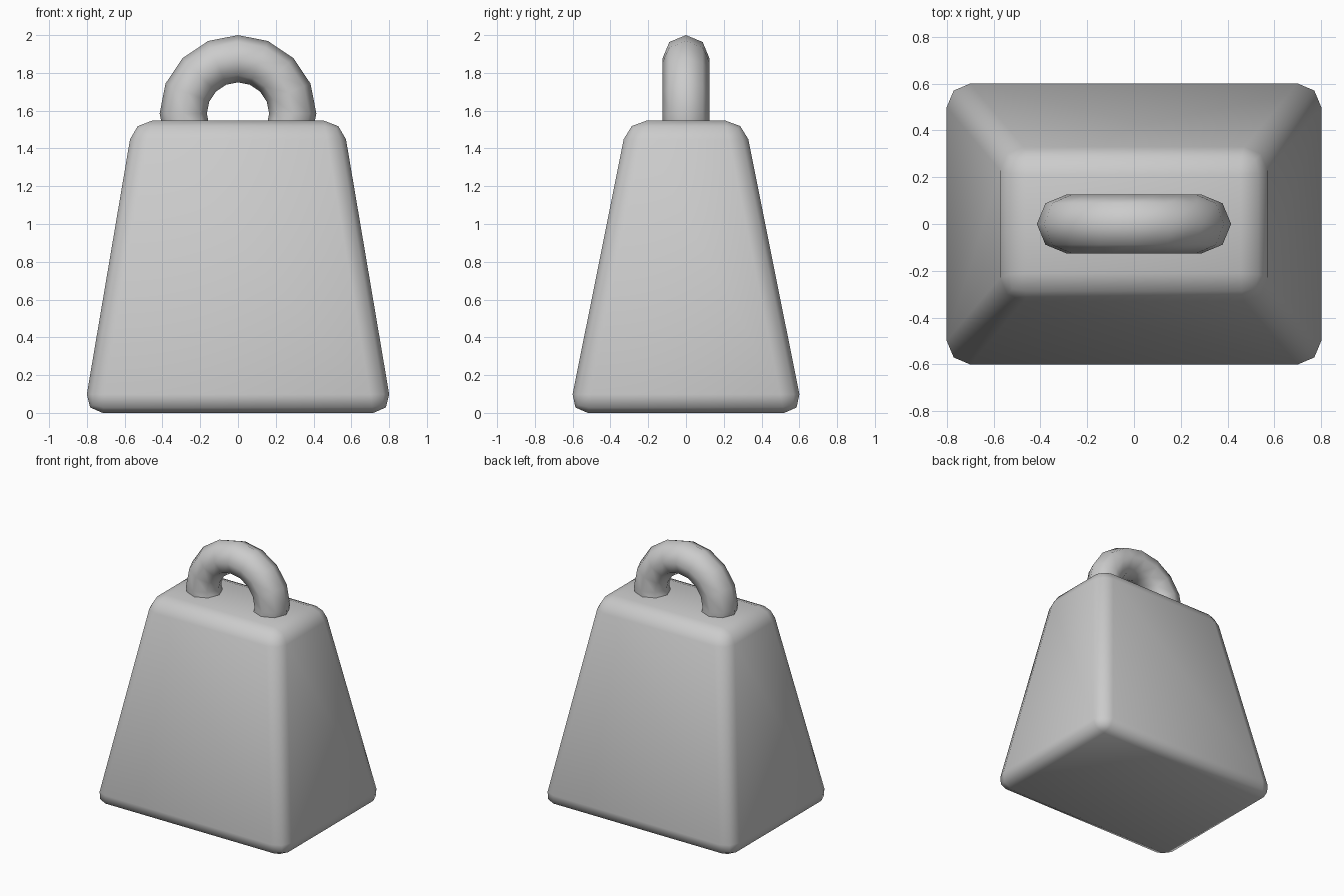
import bpy
from math import pi

if "Cube" in bpy.data.objects:
    bpy.data.objects.remove(bpy.data.objects["Cube"])

HEIGHT = 1.547
BASE = (0.817, 0.62)   # half sizes at the bottom
TOP = (0.555, 0.31)    # half sizes at the top

# Tapered weight body with rounded edges
bpy.ops.mesh.primitive_cube_add(size=2)
body = bpy.context.object
body.name = "weight_body"
for v in body.data.vertices:
    hx, hy = TOP if v.co.z > 0 else BASE
    v.co = (v.co.x * hx, v.co.y * hy, HEIGHT if v.co.z > 0 else 0)
bevel = body.modifiers.new("rounded_edges", 'BEVEL')
bevel.width = 0.1
bevel.segments = 2
bevel.limit_method = 'NONE'
bpy.ops.object.shade_smooth()

# Ring handle, lower half sunk into the body
bpy.ops.mesh.primitive_torus_add(
    major_radius=0.29, minor_radius=0.125,
    major_segments=16, minor_segments=8,
    location=(0, 0, 1.585), rotation=(pi / 2, 0, 0))
handle = bpy.context.object
handle.name = "ring_handle"
bpy.ops.object.shade_smooth()
